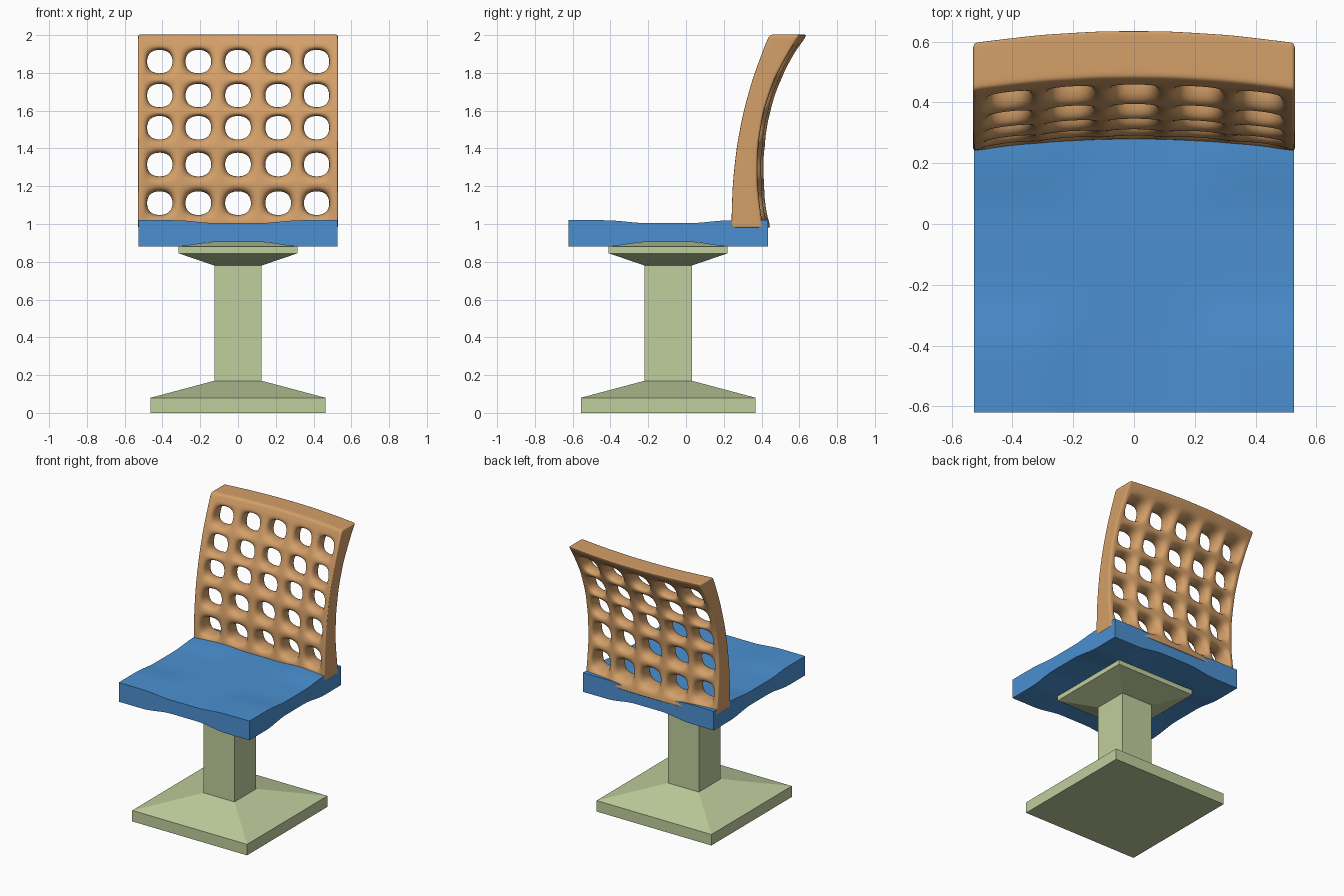
import bpy, bmesh

cube = bpy.data.objects.get("Cube")
if cube:
    bpy.data.objects.remove(cube)


def material(name, rgb):
    m = bpy.data.materials.new(name)
    m.use_nodes = True
    m.diffuse_color = (*rgb, 1)
    m.node_tree.nodes["Principled BSDF"].inputs["Base Color"].default_value = (*rgb, 1)
    return m


def finish(bm, name, mat, smooth=True, levels=0):
    bmesh.ops.recalc_face_normals(bm, faces=bm.faces)
    mesh = bpy.data.meshes.new(name)
    bm.to_mesh(mesh)
    bm.free()
    mesh.materials.append(mat)
    ob = bpy.data.objects.new(name, mesh)
    bpy.context.collection.objects.link(ob)
    if levels:
        mod = ob.modifiers.new("Rounding", "SUBSURF")
        mod.levels = mod.render_levels = levels
    bpy.ops.object.select_all(action="DESELECT")
    ob.select_set(True)
    bpy.context.view_layer.objects.active = ob
    if smooth and levels:
        bpy.ops.object.shade_smooth()
    elif smooth:
        bpy.ops.object.shade_smooth_by_angle()
    return ob


sage = material("sage green", (0.53, 0.62, 0.34))
blue = material("seat blue", (0.07, 0.28, 0.64))
tan = material("warm tan", (0.66, 0.35, 0.14))
CY = -0.094   # pedestal and seat centre


# Pedestal: square rings stacked along a profile of half widths
def pedestal():
    bm = bmesh.new()
    profile = [(0.463, 0), (0.463, 0.08), (0.125, 0.17), (0.125, 0.78),
               (0.315, 0.845), (0.315, 0.88), (0.125, 0.905)]
    rings = [[bm.verts.new((sx * r, CY + sy * r, z))
              for sx, sy in ((-1, -1), (1, -1), (1, 1), (-1, 1))] for r, z in profile]
    for a, b in zip(rings, rings[1:]):
        for i in range(4):
            j = (i + 1) % 4
            bm.faces.new((a[i], a[j], b[j], b[i]))
    bm.faces.new(rings[0])
    bm.faces.new(rings[-1])
    finish(bm, "pedestal", sage, smooth=False)


# Seat: thick square slab pinched thinner along a central cross
def pinch(u):
    t = min(1, max(0, (0.335 - abs(u)) / 0.23))
    return t * t * (3 - 2 * t)


def seat():
    bm = bmesh.new()
    bmesh.ops.create_cube(bm, size=1)
    sides = [e for e in bm.edges if abs(e.verts[0].co.z - e.verts[1].co.z) < 0.1]
    bmesh.ops.subdivide_edges(bm, edges=sides, cuts=23, use_grid_fill=True)
    for v in bm.verts:
        x, y = v.co.x * 1.054, v.co.y * 1.054
        p = 1 - (1 - pinch(x)) * (1 - pinch(y))
        z = 1.02 - 0.016 * p if v.co.z > 0 else 0.88 + 0.025 * p
        v.co = (x, y + CY, z)
    finish(bm, "seat", blue)


# Backrest: two curved sheets with a lattice of openings, joined by walls
def front_y(x, z):
    return 0.28 + 0.20 * max(0, z - 1) ** 2.2 - 0.04 * (x / 0.527) ** 2


def thickness(z):
    return 0.105 + (0.35 if z > 1.6 else 0.16) * (z - 1.6) ** 2


def backrest():
    columns = [-0.415, -0.21, 0, 0.213, 0.417]
    rows = [1.11, 1.315, 1.51, 1.68, 1.86]

    def lines(centres, half, start, end):
        inner = [c + s * half for c in centres for s in (-1, 1)]
        return [*start, *inner, *end]

    bm = bmesh.new()
    sheets = []
    for depth, hx, hz in ((0, 0.066, 0.062), (1, 0.076, 0.068)):
        xs = lines(columns, hx, (-0.53, -0.512), (0.512, 0.53))
        zs = lines(rows, hz, (0.98, 0.995), (1.97, 2.003))
        sheets.append([[bm.verts.new((x, front_y(x, z) + depth * thickness(z), z))
                        for x in xs] for z in zs])
    front, back = sheets
    nz, nx = len(front), len(front[0])

    def is_hole(i, j):
        return 2 <= i < nz - 2 and 2 <= j < nx - 2 and i % 2 == 0 and j % 2 == 0

    for i in range(nz - 1):
        for j in range(nx - 1):
            corners = [(i, j), (i, j + 1), (i + 1, j + 1), (i + 1, j)]
            if not is_hole(i, j):
                for s in sheets:
                    bm.faces.new([s[a][b] for a, b in corners])
                continue
            for (a, b), (c, d) in zip(corners, corners[1:] + corners[:1]):
                bm.faces.new((front[a][b], front[c][d], back[c][d], back[a][b]))

    # Outer wall, with support rings that keep the rim crisp
    rim = ([(0, j) for j in range(nx - 1)] + [(i, nx - 1) for i in range(nz - 1)]
           + [(nz - 1, j) for j in range(nx - 1, 0, -1)] + [(i, 0) for i in range(nz - 1, 0, -1)])
    layers = [[front[a][b] for a, b in rim]]
    for t in (0.15, 0.85):
        layers.append([bm.verts.new(front[a][b].co.lerp(back[a][b].co, t)) for a, b in rim])
    layers.append([back[a][b] for a, b in rim])
    for p, q in zip(layers, layers[1:]):
        for k in range(len(rim)):
            n = (k + 1) % len(rim)
            bm.faces.new((p[k], p[n], q[n], q[k]))
    finish(bm, "backrest", tan, levels=3)


pedestal()
seat()
backrest()
